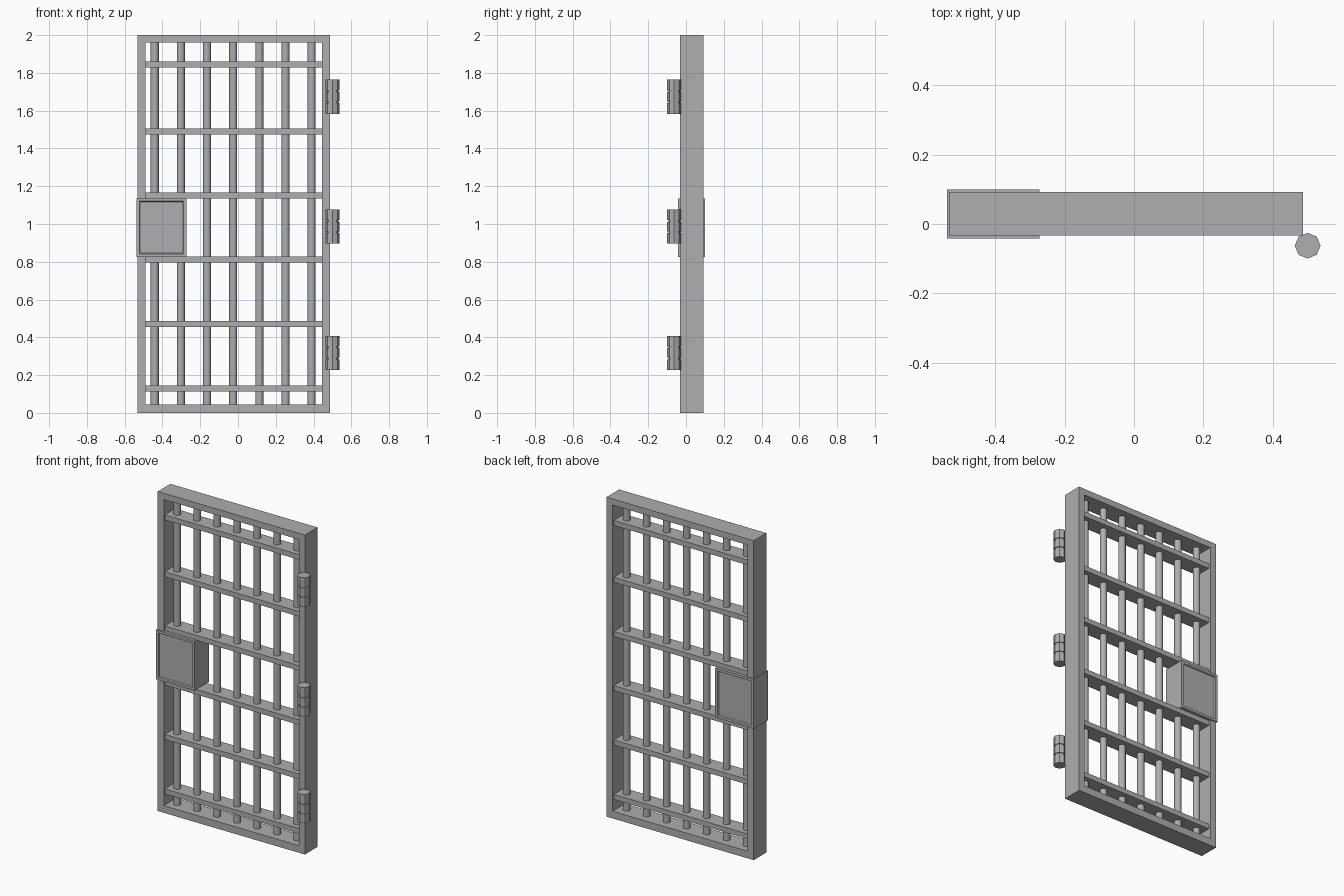
import bpy, bmesh, math
from mathutils import Matrix

if "Cube" in bpy.data.objects:
    bpy.data.objects.remove(bpy.data.objects["Cube"])

steel = bpy.data.materials.new("steel_grey")
steel.diffuse_color = (0.42, 0.425, 0.435, 1)
steel.use_nodes = True
steel.node_tree.nodes["Principled BSDF"].inputs["Base Color"].default_value = steel.diffuse_color


def finish(name, bm):
    bmesh.ops.recalc_face_normals(bm, faces=bm.faces)
    me = bpy.data.meshes.new(name)
    bm.to_mesh(me)
    bm.free()
    me.materials.append(steel)
    ob = bpy.data.objects.new(name, me)
    bpy.context.collection.objects.link(ob)
    return ob


def add_box(bm, x0, x1, y0, y1, z0, z1):
    m = Matrix.Translation(((x0 + x1) / 2, (y0 + y1) / 2, (z0 + z1) / 2)) @ \
        Matrix.Diagonal((x1 - x0, y1 - y0, z1 - z0, 1))
    bmesh.ops.create_cube(bm, size=1, matrix=m)


def add_cyl(bm, x, y, z0, z1, r, sides):
    bmesh.ops.create_cone(bm, cap_ends=True, segments=sides, radius1=r, radius2=r,
                          depth=z1 - z0, matrix=Matrix.Translation((x, y, (z0 + z1) / 2)))


# Outer frame: one rectangular ring
bm = bmesh.new()
def rect(x0, x1, z0, z1, y):
    return [bm.verts.new((x, y, z)) for x, z in ((x0, z0), (x1, z0), (x1, z1), (x0, z1))]

F, B = -0.033, 0.092
rings = [rect(-0.533, 0.486, 0, 2, F), rect(-0.533, 0.486, 0, 2, B),
         rect(-0.491, 0.444, 0.045, 1.961, B), rect(-0.491, 0.444, 0.045, 1.961, F)]
for a, b in zip(rings, rings[1:] + rings[:1]):
    for i in range(4):
        j = (i + 1) % 4
        bm.faces.new((a[i], a[j], b[j], b[i]))
finish("door_frame", bm)

# Flat cross rails
bm = bmesh.new()
for z in (0.13, 0.471, 0.811, 1.15, 1.489, 1.845):
    add_box(bm, -0.495, 0.448, -0.023, 0.08, z - 0.016, z + 0.016)
finish("cross_rails", bm)

# Round upright bars
bm = bmesh.new()
for i in range(7):
    add_cyl(bm, -0.441 + i * 0.1385, 0.029, 0.03, 1.975, 0.0215, 12)
bars = finish("upright_bars", bm)
bpy.context.view_layer.objects.active = bars
bars.select_set(True)
bpy.ops.object.shade_smooth_by_angle(angle=math.radians(40))

# Lock box with a shallow recessed panel on front and back
bm = bmesh.new()
add_box(bm, -0.538, -0.272, -0.0415, 0.0995, 0.826, 1.136)
bm.normal_update()
for f in [f for f in bm.faces if abs(f.normal.y) > 0.9]:
    bmesh.ops.inset_individual(bm, faces=[f], thickness=0.022)
    bmesh.ops.inset_individual(bm, faces=[f], thickness=0.006, depth=-0.007)
finish("lock_box", bm)

# Three hinges, each with three knuckles on a narrower pin
for n, z in enumerate((0.3175, 0.986, 1.6735)):
    bm = bmesh.new()
    add_cyl(bm, 0.5, -0.0625, z - 0.085, z + 0.085, 0.031, 8)
    for a, b in ((-0.0905, -0.034), (-0.025, 0.025), (0.034, 0.0905)):
        add_cyl(bm, 0.5, -0.0625, z + a, z + b, 0.037, 8)
    finish("hinge_%d" % (n + 1), bm)
